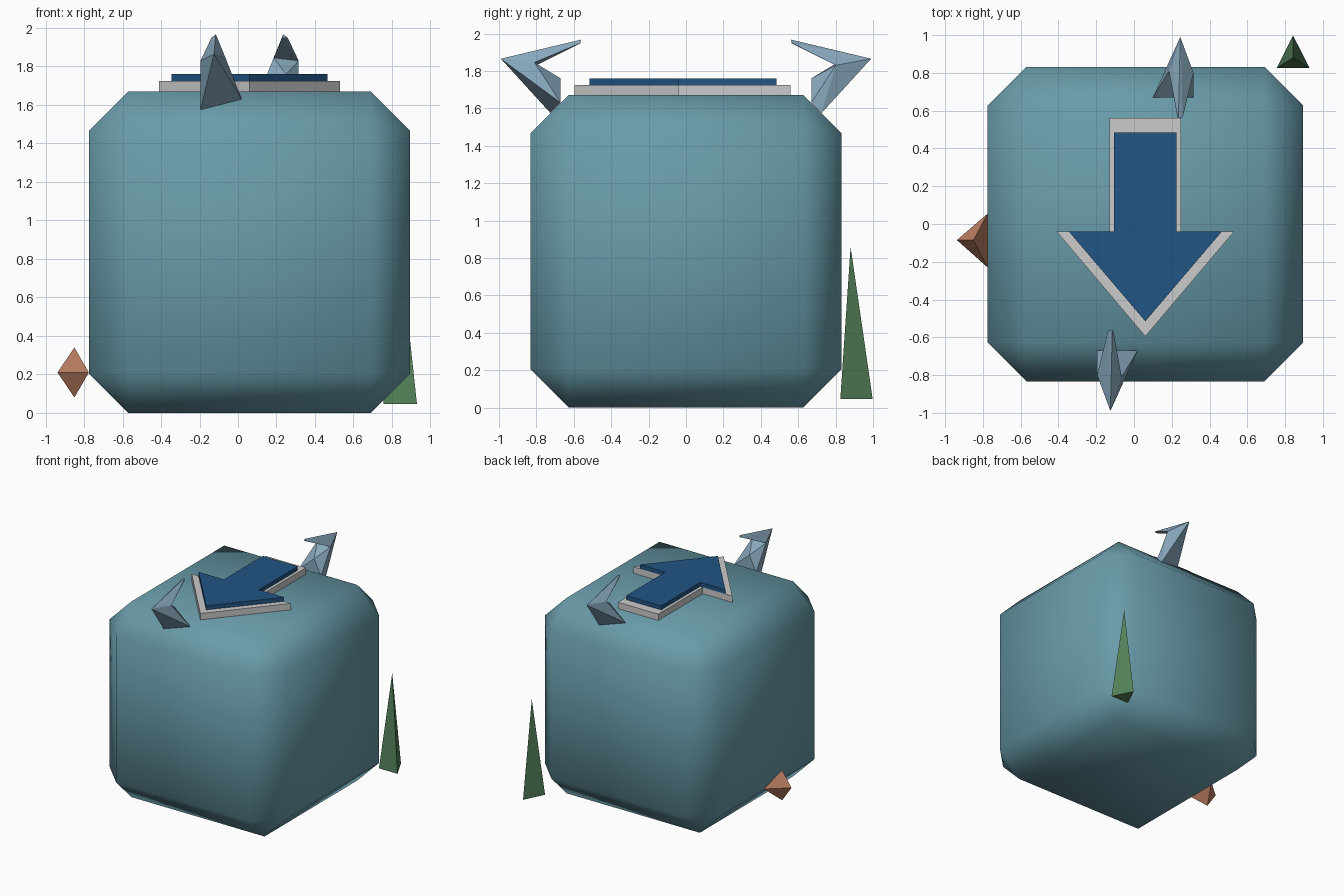
import bpy, bmesh
from mathutils import Vector

if "Cube" in bpy.data.objects:
    bpy.data.objects.remove(bpy.data.objects["Cube"])

CX = 0.06  # centre line of the cube, arrow and hooks


def material(name, rgb):
    m = bpy.data.materials.new(name)
    m.diffuse_color = (*rgb, 1)
    m.use_nodes = True
    m.node_tree.nodes["Principled BSDF"].inputs["Base Color"].default_value = m.diffuse_color
    return m


body_mat = material("teal", (0.14, 0.33, 0.40))
arrow_mat = material("deep_blue", (0.015, 0.09, 0.23))
hook_mat = material("pale_blue", (0.25, 0.40, 0.52))
green_mat = material("green", (0.09, 0.22, 0.10))
orange_mat = material("orange", (0.50, 0.21, 0.12))


def finish(bm, name, mat=None, smooth=False):
    bmesh.ops.recalc_face_normals(bm, faces=bm.faces)
    me = bpy.data.meshes.new(name)
    for f in bm.faces:
        f.smooth = smooth
    bm.to_mesh(me)
    bm.free()
    ob = bpy.data.objects.new(name, me)
    bpy.context.collection.objects.link(ob)
    if mat:
        me.materials.append(mat)
    return ob


def hulls(name, groups, mat):
    """Join the convex hulls of several point groups into one object."""
    bm = bmesh.new()
    for pts in groups:
        vs = [bm.verts.new(p) for p in pts]
        res = bmesh.ops.convex_hull(bm, input=vs)
        inner = [v for v in res["geom_interior"] if isinstance(v, bmesh.types.BMVert)]
        bmesh.ops.delete(bm, geom=inner, context="VERTS")
    return finish(bm, name, mat)


def arrow(name, shaft, head, y_back, y_tip, z0, z1, mat=None):
    """Extruded arrow outline pointing to the front."""
    y_mid = -0.04
    half = [(shaft, y_back), (shaft, y_mid), (head, y_mid)]
    outline = half + [(0, y_tip)] + [(-x, y) for x, y in reversed(half)]
    bm = bmesh.new()
    f = bm.faces.new([bm.verts.new((CX + x, y, z0)) for x, y in outline])
    ext = bmesh.ops.extrude_face_region(bm, geom=[f])["geom"]
    top = [v for v in ext if isinstance(v, bmesh.types.BMVert)]
    bmesh.ops.translate(bm, verts=top, vec=(0, 0, z1 - z0))
    return finish(bm, name, mat)


# Cube with one wide chamfer on every edge, smooth shaded
bm = bmesh.new()
bmesh.ops.create_cube(bm, size=1)
for v in bm.verts:
    v.co = Vector((CX + v.co.x * 1.67, v.co.y * 1.665, (v.co.z + 0.5) * 1.67))
bmesh.ops.bevel(bm, geom=bm.edges[:], offset=0.205, segments=1, affect="EDGES")
finish(bm, "cube_body", body_mat, smooth=True)

# Two-layer direction arrow on top
arrow("arrow_border", 0.19, 0.47, 0.56, -0.595, 1.66, 1.725)
arrow("arrow_face", 0.165, 0.405, 0.485, -0.515, 1.72, 1.76, arrow_mat)

# Hooks: a wedge rising to a knee, then a claw bent back over the top
base = [(-0.195, -0.725, 1.575), (0.02, -0.67, 1.63),
        (-0.195, -0.67, 1.63), (-0.13, -0.67, 1.76)]
knee = [(-0.125, -0.99, 1.865), (-0.195, -0.80, 1.83), (-0.065, -0.81, 1.845)]
tip = [(-0.138, -0.565, 1.95), (-0.115, -0.562, 1.967), (-0.11, -0.565, 1.948)]


def turn(pts):
    return [(2 * CX - x, -y, z) for x, y, z in pts]


hulls("front_hook", [base + knee, knee + tip], hook_mat)
hulls("back_hook", [turn(base + knee), turn(knee + tip)], hook_mat)

# Green three-sided spike at the back right corner
hulls("green_spike", [[(0.755, 0.825, 0.045), (0.93, 0.825, 0.045),
                       (0.842, 0.998, 0.045), (0.842, 0.88, 0.86)]], green_mat)

# Orange three-sided double pyramid at the left
hulls("orange_gem", [[(-0.775, 0.055, 0.21), (-0.775, -0.23, 0.21), (-0.938, -0.085, 0.21),
                      (-0.85, -0.085, 0.34), (-0.85, -0.085, 0.08)]], orange_mat)
